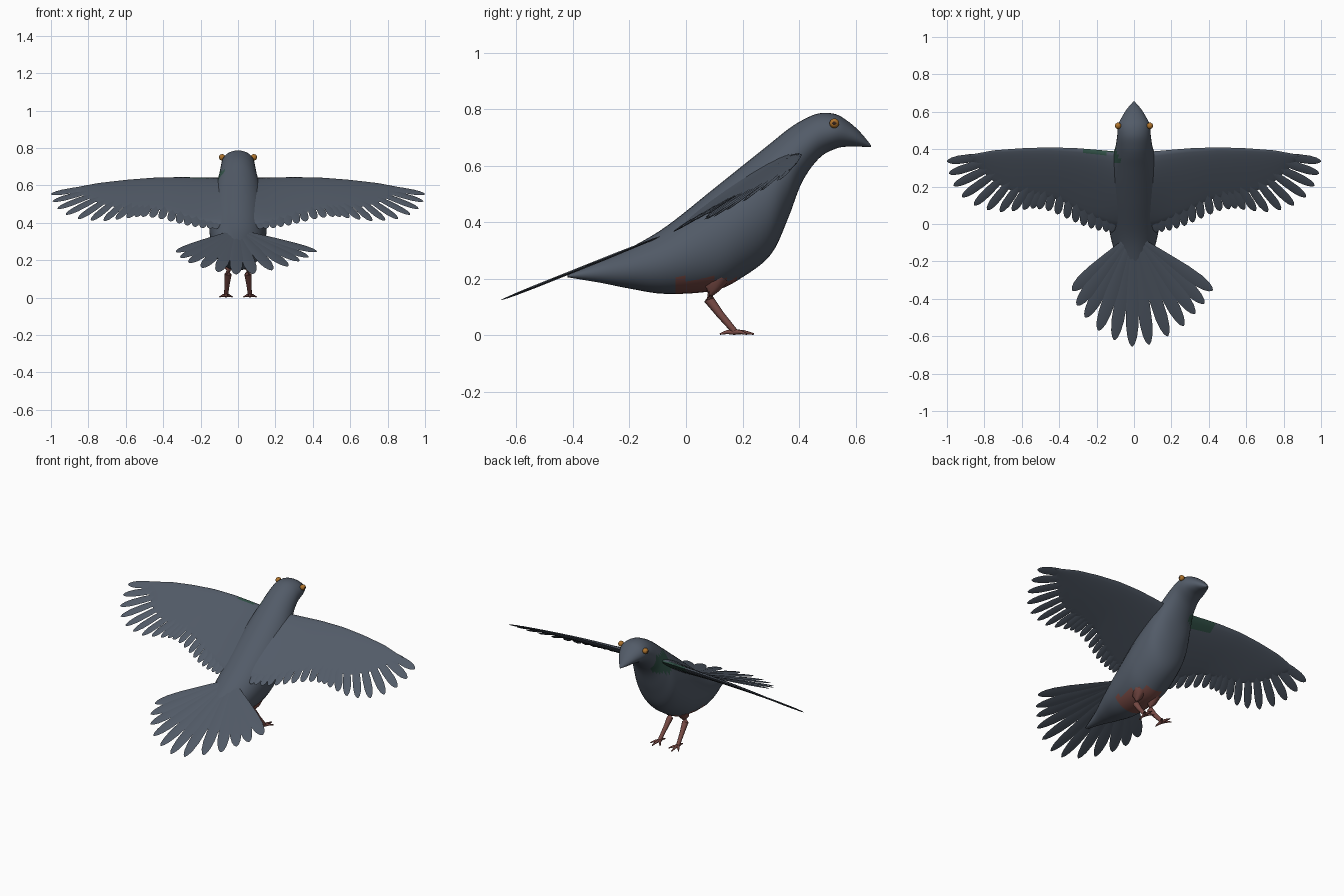
import bpy, bmesh, math
from mathutils import Vector

if "Cube" in bpy.data.objects:
    bpy.data.objects.remove(bpy.data.objects["Cube"])


def material(name, rgb):
    m = bpy.data.materials.new(name)
    m.diffuse_color = (*rgb, 1)
    m.use_nodes = True
    m.node_tree.nodes["Principled BSDF"].inputs["Base Color"].default_value = m.diffuse_color
    return m


SLATE = material("slate plumage", (0.085, 0.105, 0.138))
GREEN = material("green sheen", (0.032, 0.085, 0.065))
RED = material("red leg skin", (0.19, 0.07, 0.06))
ORANGE = material("orange eye", (0.42, 0.17, 0.025))
DARK = material("dark pupil", (0.03, 0.015, 0.01))


def finish(name, bm, mats, rule=None, smooth=60):
    bmesh.ops.recalc_face_normals(bm, faces=bm.faces)
    if rule:
        for f in bm.faces:
            f.material_index = rule(f)
    me = bpy.data.meshes.new(name)
    bm.to_mesh(me)
    bm.free()
    ob = bpy.data.objects.new(name, me)
    bpy.context.collection.objects.link(ob)
    for m in mats:
        me.materials.append(m)
    bpy.ops.object.select_all(action='DESELECT')
    ob.select_set(True)
    bpy.context.view_layer.objects.active = ob
    bpy.ops.object.shade_smooth_by_angle(angle=math.radians(smooth))
    return ob


def loft(bm, rings):
    """Skin a list of closed rings and cap both ends."""
    vs = [[bm.verts.new(p) for p in r] for r in rings]
    n = len(vs[0])
    for a, b in zip(vs, vs[1:]):
        for i in range(n):
            j = (i + 1) % n
            bm.faces.new((a[i], a[j], b[j], b[i]))
    bm.faces.new(vs[0])
    bm.faces.new(vs[-1])


def tube(bm, pts, radii, sides=10):
    pts = [Vector(p) for p in pts]
    rings = []
    for i, p in enumerate(pts):
        t = pts[min(i + 1, len(pts) - 1)] - pts[max(i - 1, 0)]
        q = t.to_track_quat('Z', 'X')
        rings.append([p + q @ Vector((radii[i] * math.cos(a), radii[i] * math.sin(a), 0))
                      for a in (math.tau * k / sides for k in range(sides))])
    loft(bm, rings)


def along(pts, t):
    """Point at parameter 0..1 of a Catmull-Rom path."""
    f = min(max(t, 0), 1) * (len(pts) - 1)
    i = min(int(f), len(pts) - 2)
    f -= i
    a, b, c, d = (pts[min(max(k, 0), len(pts) - 1)] for k in (i - 1, i, i + 1, i + 2))
    return [0.5 * (2 * q + (r - p) * f + (2 * p - 5 * q + 4 * r - s) * f * f
                   + (3 * q - p - 3 * r + s) * f ** 3) for p, q, r, s in zip(a, b, c, d)]


def height(pts, x):
    """Linear lookup of y at x."""
    for (x0, y0), (x1, y1) in zip(pts, pts[1:]):
        if x <= x1:
            return y0 + (y1 - y0) * (x - x0) / (x1 - x0)
    return pts[-1][1]


# Body, head and beak in one skin: y, top, bottom, half width
STATIONS = [(-.42, .213, .205, .01), (-.3, .262, .185, .045), (-.2, .308, .165, .085),
            (-.07, .385, .146, .125), (.1, .52, .158, .15), (.2, .60, .205, .152),
            (.3, .68, .285, .14), (.36, .728, .41, .118), (.41, .76, .54, .10),
            (.47, .785, .625, .09), (.53, .782, .66, .084), (.58, .752, .668, .060),
            (.62, .715, .667, .034), (.655, .672, .666, .003)]
rings = []
for k in range(66):
    y, top, bot, w = along(STATIONS, k / 65)
    zc, h = (top + bot) / 2, (top - bot) / 2
    rings.append([(w * math.sin(a), y, zc + h * math.cos(a))
                  for a in (math.tau * i / 32 for i in range(32))])


def body_colour(f):
    c = f.calc_center_median()
    if c.z < .2 and -.02 < c.y < .21:
        return 1
    if c.x < -.06 and .33 < c.y < .43 and .56 < c.z < .68:
        return 2
    return 0


bm = bmesh.new()
loft(bm, rings)
finish("body", bm, [SLATE, RED, GREEN], body_colour)

# Wings: sloping plane, leading and trailing outlines
LEAD = [(0, .375), (.1, .388), (.2, .397), (.3, .405), (.45, .41), (.6, .405),
        (.75, .394), (.9, .366), (1.0, .335)]
TRAIL = [(0, -.03), (.13, .0), (.25, .05), (.4, .13), (.55, .16), (.65, .175),
         (.75, .225), (.82, .29), (.89, .362)]


def wing_z(x, y):
    return .643 - .05 * x * x + .62 * (y - .4)


def tail_z(x, y):
    return .125 + .4 * (y + .65)


def feather(bm, base, tip, width, surface, side=1, lift=0.0):
    """Blade with a rounded tip and a raised shaft."""
    b, t = Vector(base), Vector(tip)
    d = (t - b).normalized()
    n = Vector((-d.y, d.x))
    rings = []
    for u, w in ((0, .45), (.3, .75), (.6, 1), (.8, .98), (.91, .75), (.97, .45), (1, .1)):
        p = b.lerp(t, u)
        ring = []
        for s, h in ((-1, 0), (0, .005), (1, 0), (0, -.005)):
            q = p + n * (s * w * width / 2)
            ring.append((side * q.x, q.y, surface(q.x, q.y) + h * w + lift))
        rings.append(ring)
    loft(bm, rings)


PRIMARY = [(1.0, .335), (.99, .27), (.965, .205), (.92, .145), (.855, .10),
           (.785, .075), (.715, .065), (.65, .07), (.59, .077)]
PRIMARY_BASE = [(.70, .375), (.64, .31), (.50, .25)]
SECONDARY = [(.545, .083), (.46, .07), (.36, .03), (.27, -.01), (.19, -.035), (.12, -.045)]
SECONDARY_BASE = [(.48, .24), (.30, .18), (.11, .12)]

for side, label in ((1, "right"), (-1, "left")):
    rings = []
    for k in range(37):
        x = .89 * k / 36
        y0, y1 = height(LEAD, x), height(TRAIL, x)
        thick = .024 * (1 - x / .92) + .004
        blend = .022 * math.exp(-(x / .14) ** 2)
        ring = []
        for i in range(24):
            a = math.tau * i / 24
            v = (1 - math.cos(a)) / 2
            y = y0 + (y1 - y0) * v
            h = thick * math.sin(a) * (1.15 - .75 * v)
            if h > 0:
                h += blend * math.sin(a)
            ring.append((side * x, y, wing_z(x, y) + h))
        rings.append(ring)
    bm = bmesh.new()
    loft(bm, rings)

    def wing_colour(f):
        c = f.calc_center_median()
        edge = .375 if f.normal.z > 0 else .335
        return int(-.27 < c.x < -.05 and c.y > edge)

    finish(label + "_wing", bm, [SLATE, GREEN], wing_colour)

    bm = bmesh.new()
    for i, tip in enumerate(PRIMARY):
        base = along(PRIMARY_BASE, i / (len(PRIMARY) - 1))
        feather(bm, base, tip, .045, wing_z, side, .001 * (i % 2))
    for i in range(11):
        t = i / 10
        feather(bm, along(SECONDARY_BASE, t), along(SECONDARY, t), .044, wing_z, side,
                .001 * (i % 2))
    finish(label + "_wing_feathers", bm, [SLATE])

# Tail fan
TAIL = [(-.33, -.355), (-.305, -.435), (-.26, -.5), (-.19, -.57), (-.105, -.62),
        (-.01, -.655), (.08, -.645), (.18, -.6), (.265, -.545), (.325, -.48),
        (.375, -.425), (.42, -.355)]
bm = bmesh.new()
for i, tip in enumerate(TAIL):
    feather(bm, (-.055 + .01 * i, -.10), tip, .068, tail_z, 1, .0015 * (i % 2))
finish("tail_feathers", bm, [SLATE])

# Legs, feet and eyes
for side, label in ((1, "right"), (-1, "left")):
    bm = bmesh.new()
    tube(bm, [(side * x, y, z) for x, y, z in
              ((.052, .115, .21), (.052, .09, .165), (.053, .082, .125),
               (.058, .12, .075), (.064, .172, .014))], (.042, .028, .019, .014, .011))
    for tx, ty in ((.03, .215), (.067, .24), (.098, .215), (.06, .12)):
        tube(bm, [(side * .064, .17, .011), (side * (.064 + tx) / 2, (.17 + ty) / 2, .011),
                  (side * tx, ty, .004)], (.010, .007, .003), 8)
    finish(label + "_leg", bm, [RED])

    bm = bmesh.new()
    bmesh.ops.create_uvsphere(bm, u_segments=24, v_segments=16, radius=.017)
    centre = Vector((side * .085, .525, .75))
    bmesh.ops.translate(bm, verts=bm.verts, vec=centre)
    finish(label + "_eye", bm, [ORANGE, DARK],
           lambda f: int((f.calc_center_median() - centre).normalized().x * side > .9))
